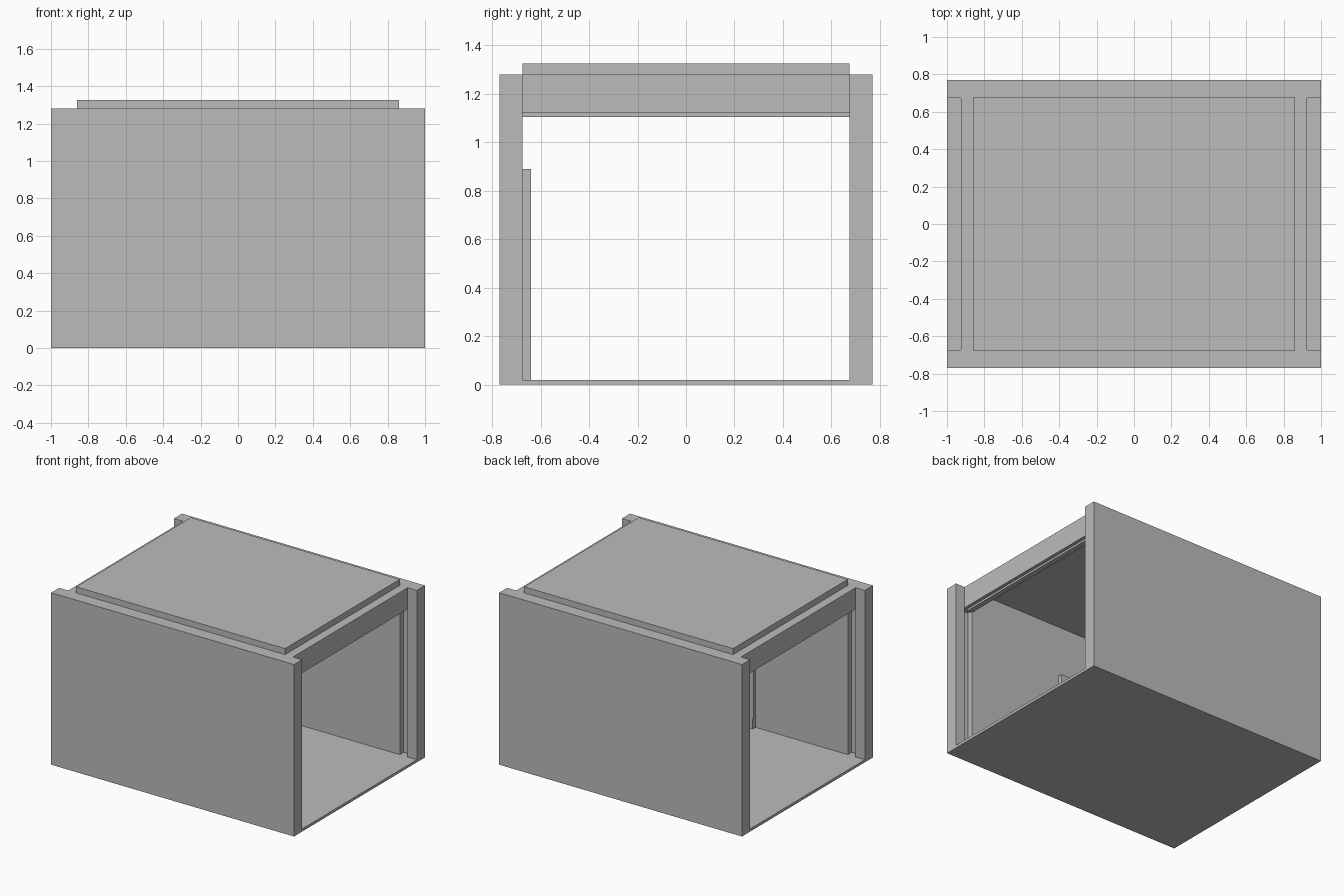
import bpy
import bmesh

if "Cube" in bpy.data.objects:
    bpy.data.objects.remove(bpy.data.objects["Cube"])

GREY = (0.5, 0.5, 0.5, 1)
grey = bpy.data.materials.new("plain_grey")
grey.use_nodes = True
grey.diffuse_color = GREY
grey.node_tree.nodes["Principled BSDF"].inputs["Base Color"].default_value = GREY


def prism(name, outline, low, high):
    """Extrude a plan outline from one height to another."""
    bm = bmesh.new()
    base = bm.faces.new([bm.verts.new((x, y, low)) for x, y in outline])
    top = bmesh.ops.extrude_face_region(bm, geom=[base])["geom"]
    moved = [v for v in top if isinstance(v, bmesh.types.BMVert)]
    bmesh.ops.translate(bm, verts=moved, vec=(0, 0, high - low))
    bmesh.ops.recalc_face_normals(bm, faces=bm.faces)
    mesh = bpy.data.meshes.new(name)
    bm.to_mesh(mesh)
    bm.free()
    mesh.materials.append(grey)
    obj = bpy.data.objects.new(name, mesh)
    bpy.context.collection.objects.link(obj)
    return obj


def box(name, xs, ys, zs):
    (a, b), (c, d) = sorted(xs), sorted(ys)
    return prism(name, [(a, c), (b, c), (b, d), (a, d)], *zs)


OUT, IN, SLOT = 0.77, 0.675, 0.72    # wall faces and groove depth
NEAR, FAR = 0.925, 0.86              # groove edges along x
FLOOR, HEIGHT = 0.02, 1.28

# Long walls, each with a vertical groove near both ends
half = [(1, OUT), (1, IN), (NEAR, IN), (NEAR, SLOT), (FAR, SLOT), (FAR, IN)]
plan = half + [(-x, y) for x, y in reversed(half)]
for name, side in (("front_wall", -1), ("back_wall", 1)):
    prism(name, [(x, side * y) for x, y in plan], 0, HEIGHT)

# Floor and raised roof panel
box("floor", (-1, 1), (-IN, IN), (0, FLOOR))
box("roof_panel", (-FAR, FAR), (-IN, IN), (HEIGHT - 0.005, 1.325))

# Lintels, their inner lips, and the floor filling the grooves
for label, end in (("left", 1), ("right", -1)):
    span = (end * NEAR, end * FAR)
    box(label + "_lintel", span, (-SLOT, SLOT), (1.12, HEIGHT))
    box(label + "_lintel_lip", (end * 0.9, end * FAR), (-IN, IN), (1.105, 1.12))
    for place, side in (("front", -1), ("back", 1)):
        box(label + "_" + place + "_sill", span, (side * IN, side * SLOT), (0, FLOOR))

# Narrow panel standing against the inside of the front wall
box("inner_panel", (-0.1, 0.1), (-IN, -0.64), (FLOOR, 0.89))
for label, end in (("left", 1), ("right", -1)):
    box(label + "_panel_strip", (end * 0.1, end * 0.105), (-0.66, -0.642), (0.095, 0.82))
